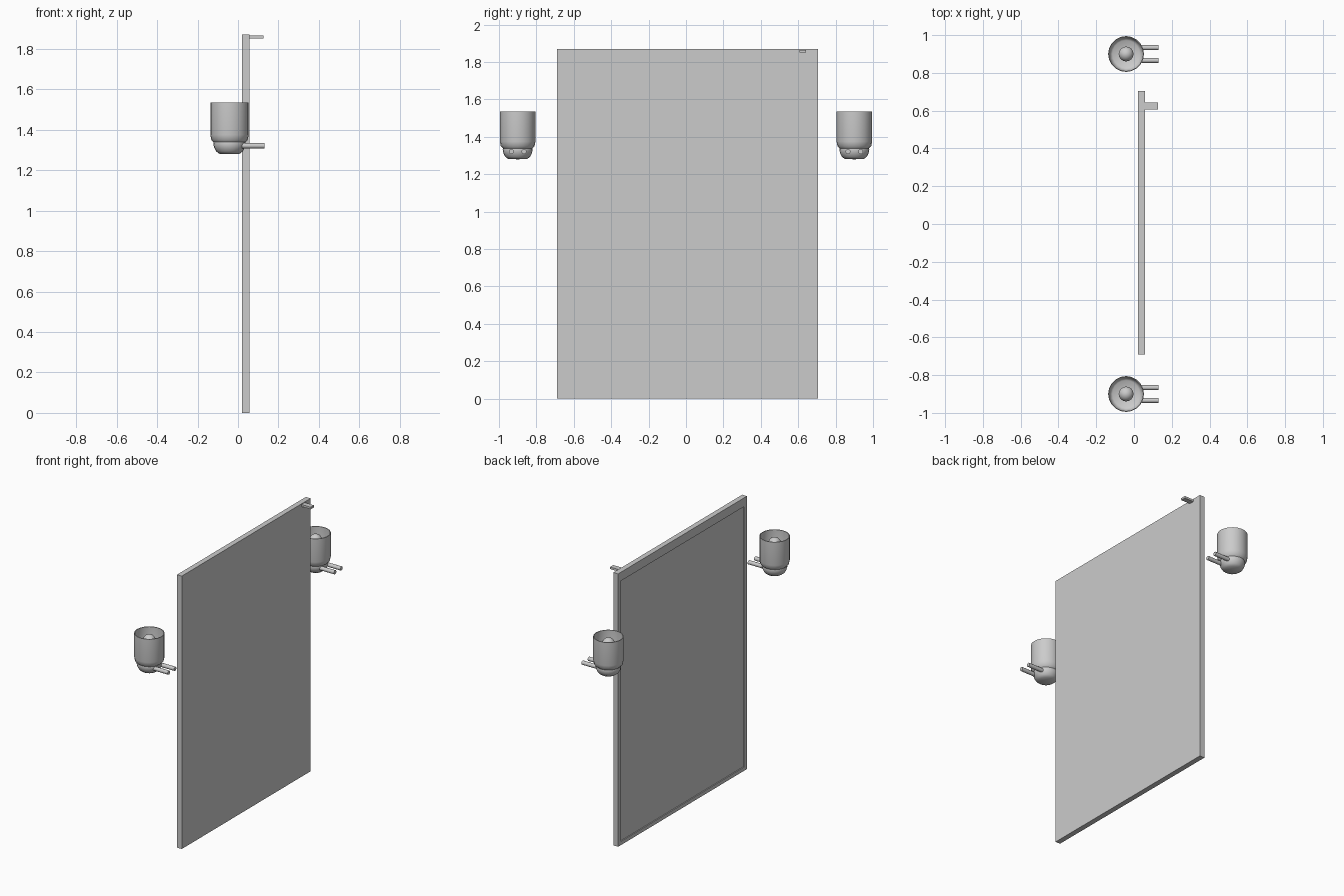
import bpy, bmesh
from math import pi, cos, sin, radians
from mathutils import Matrix, Vector

cube = bpy.data.objects.get("Cube")
if cube:
    bpy.data.objects.remove(cube, do_unlink=True)

grey = bpy.data.materials.new("plain_grey")
grey.use_nodes = True
grey.diffuse_color = (0.6, 0.6, 0.6, 1)
grey.node_tree.nodes["Principled BSDF"].inputs["Base Color"].default_value = (0.6, 0.6, 0.6, 1)


def finish(name, bm, angle=40):
    """Turn a bmesh into a named object with smooth shading and sharp edges."""
    bmesh.ops.recalc_face_normals(bm, faces=bm.faces)
    mesh = bpy.data.meshes.new(name)
    bm.to_mesh(mesh)
    bm.free()
    mesh.materials.append(grey)
    obj = bpy.data.objects.new(name, mesh)
    bpy.context.collection.objects.link(obj)
    bpy.ops.object.select_all(action='DESELECT')
    obj.select_set(True)
    bpy.context.view_layer.objects.active = obj
    bpy.ops.object.shade_smooth_by_angle(angle=radians(angle))
    return obj


def box(name, lo, hi):
    lo, hi = Vector(lo), Vector(hi)
    bm = bmesh.new()
    bmesh.ops.create_cube(bm, size=1, matrix=Matrix.Translation((lo + hi) / 2)
                          @ Matrix.Diagonal((*(hi - lo), 1)))
    return finish(name, bm)


def lathe(name, profile, center, sides=20):
    """Revolve (radius, height) points about a vertical axis."""
    bm = bmesh.new()
    verts = [bm.verts.new((r, 0, z)) for r, z in profile]
    edges = [bm.edges.new(pair) for pair in zip(verts, verts[1:])]
    bmesh.ops.spin(bm, geom=verts + edges, cent=(0, 0, 0), axis=(0, 0, 1),
                   angle=2 * pi, steps=sides, use_merge=True)
    bmesh.ops.remove_doubles(bm, verts=bm.verts, dist=0.0005)
    bmesh.ops.translate(bm, verts=bm.verts, vec=center)
    return finish(name, bm)


def rod(name, start, end, radius):
    """Round rod along x."""
    bm = bmesh.new()
    mid = (Vector(start) + Vector(end)) / 2
    bmesh.ops.create_cone(bm, cap_ends=True, segments=12, radius1=radius, radius2=radius,
                          depth=end[0] - start[0],
                          matrix=Matrix.Translation(mid) @ Matrix.Rotation(pi / 2, 4, 'Y'))
    return finish(name, bm)


# Mirror panel: backing slab with a shallow inset glass inside a raised rim
bm = bmesh.new()
back, front, glass = 0.057, 0.021, 0.028
outer = [(-0.69, 0), (0.705, 0), (0.705, 1.87), (-0.69, 1.87)]
inner = [(-0.66, 0.025), (0.675, 0.025), (0.675, 1.81), (-0.66, 1.81)]
loops = [[bm.verts.new((x, y, z)) for y, z in ring]
         for x, ring in ((back, outer), (front, outer), (front, inner), (glass, inner))]
for a, b in zip(loops, loops[1:]):
    for i in range(4):
        j = (i + 1) % 4
        bm.faces.new((a[i], a[j], b[j], b[i]))
bm.faces.new(loops[0])
bm.faces.new(loops[-1])
finish("mirror_panel", bm)

# Small wall bracket behind the top edge
box("wall_bracket", (0.05, 0.607, 1.851), (0.127, 0.642, 1.865))

# Profiles shared by the two wall lamps
shade = [(0.0, 1.338), (0.078, 1.338), (0.09, 1.35), (0.095, 1.375), (0.095, 1.535),
         (0.09, 1.535), (0.09, 1.378), (0.083, 1.355), (0.072, 1.346), (0.0, 1.346)]
holder = [(0.0, 1.28), (0.05, 1.281), (0.066, 1.293), (0.076, 1.312),
          (0.08, 1.33), (0.078, 1.34), (0.0, 1.34)]
bulb = [(0.025, 1.34), (0.025, 1.43)]
bulb += [(0.04 * cos(t), 1.484 + 0.04 * sin(t))
         for t in (radians(d) for d in range(-50, 91, 20))]

for side, y in (("front", -0.9), ("back", 0.9)):
    center = (-0.042, y, 0)
    lathe(side + "_lamp_shade", shade, center)
    lathe(side + "_lamp_holder", holder, center)
    lathe(side + "_lamp_bulb", bulb, center, 16)
    # Pair of arms reaching back to the wall
    for label, offset in (("lower", -0.034), ("upper", 0.034)):
        rod(f"{side}_lamp_{label}_arm", (-0.06, y + offset, 1.321),
            (0.13, y + offset, 1.321), 0.0135)
